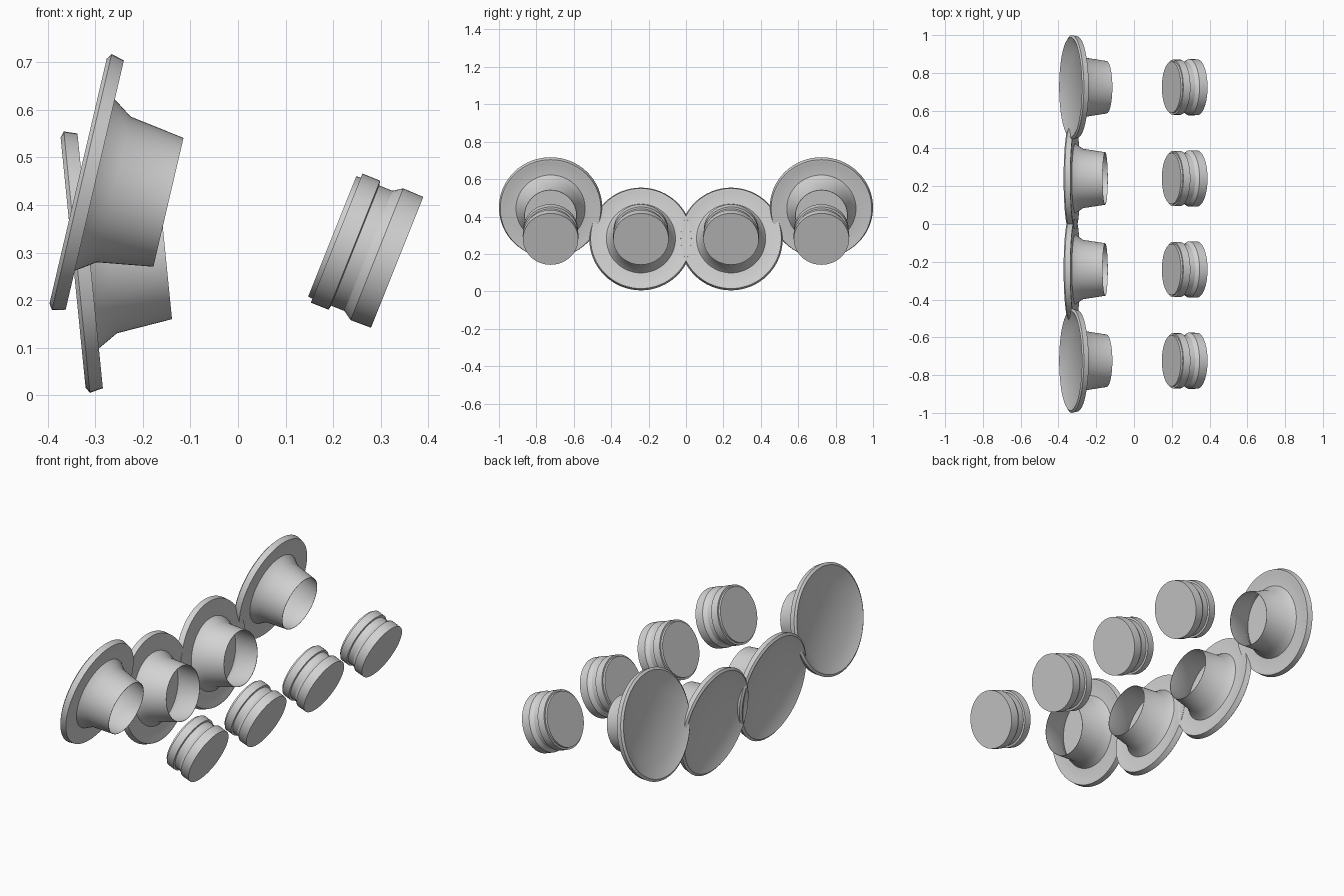
import bpy, bmesh, math

cube = bpy.data.objects.get("Cube")
if cube:
    bpy.data.objects.remove(cube, do_unlink=True)

SIDES = 64

grey = bpy.data.materials.new("light_grey")
grey.use_nodes = True
COLOUR = (0.65, 0.65, 0.65, 1)
grey.diffuse_color = COLOUR
grey.node_tree.nodes["Principled BSDF"].inputs["Base Color"].default_value = COLOUR


def turned_part(name, profile, centre, tilt):
    """Spin (along, radius) points round an axis pointing to +x, dipped by tilt degrees."""
    bm = bmesh.new()
    verts = [bm.verts.new((r, 0, a)) for a, r in profile]
    edges = [bm.edges.new(pair) for pair in zip(verts, verts[1:])]
    bmesh.ops.spin(bm, geom=verts + edges, cent=(0, 0, 0), axis=(0, 0, 1),
                   angle=math.tau, steps=SIDES, use_merge=True)
    bmesh.ops.remove_doubles(bm, verts=bm.verts, dist=0.0003)
    bmesh.ops.recalc_face_normals(bm, faces=bm.faces)
    mesh = bpy.data.meshes.new(name)
    bm.to_mesh(mesh)
    bm.free()
    mesh.materials.append(grey)
    obj = bpy.data.objects.new(name, mesh)
    bpy.context.collection.objects.link(obj)
    obj.location = centre
    obj.rotation_euler = (0, math.radians(90 + tilt), 0)
    bpy.ops.object.select_all(action='DESELECT')
    obj.select_set(True)
    bpy.context.view_layer.objects.active = obj
    bpy.ops.object.shade_smooth_by_angle(angle=math.radians(28))
    return obj


# Flanged cup: dished back, bevelled rim, flared thin-walled tube with a floor
cup = [(0.031, 0), (0.031, 0.195), (0, 0.264), (0.008, 0.276), (0.036, 0.269),
       (0.036, 0.256), (0.034, 0.248), (0.036, 0.185), (0.077, 0.157),
       (0.195, 0.139), (0.195, 0.137), (0.077, 0.155), (0.036, 0.182), (0.036, 0)]

# Grooved plug: stepped back edge, groove, chamfered front band
plug = [(0, 0), (0, 0.136), (0.01, 0.137), (0.01, 0.146), (0.05, 0.146),
        (0.052, 0.136), (0.082, 0.136), (0.101, 0.149), (0.147, 0.148), (0.147, 0)]

for side, label in ((-1, "front"), (1, "rear")):
    turned_part(label + "_outer_cup", cup, (-0.336, side * 0.724, 0.45), 13.15)
    turned_part(label + "_inner_cup", cup, (-0.3465, side * 0.241, 0.279), -5.7)
    for place, y in (("outer", 0.724), ("inner", 0.241)):
        turned_part(f"{label}_{place}_plug", plug, (0.198, side * y, 0.334), 21.8)
